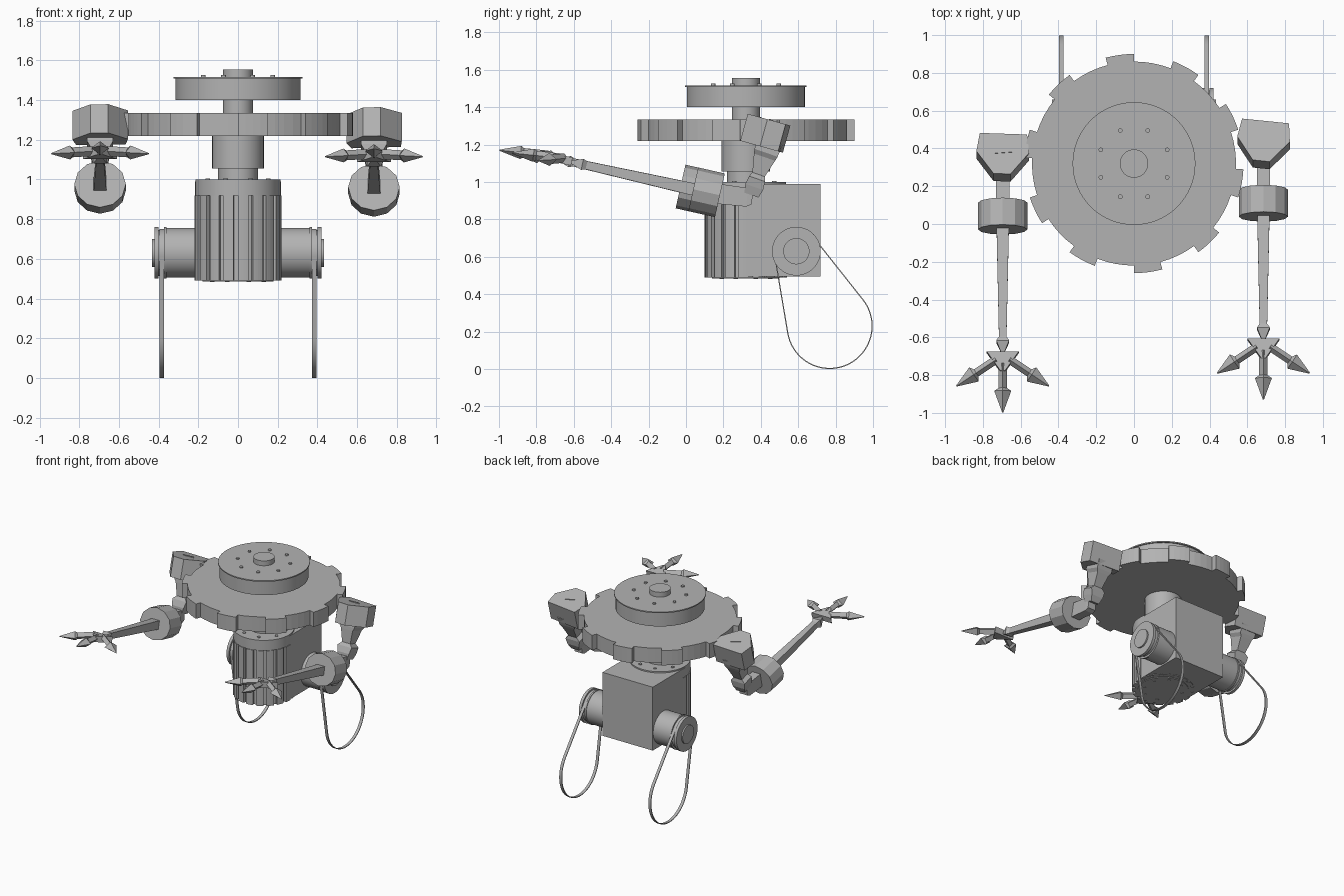
import bpy, bmesh, math
from math import cos, sin, radians, pi
from mathutils import Matrix, Vector

if "Cube" in bpy.data.objects:
    bpy.data.objects.remove(bpy.data.objects["Cube"], do_unlink=True)

grey = bpy.data.materials.new("plain grey")
grey.use_nodes = True
grey.diffuse_color = (0.45, 0.45, 0.45, 1)
grey.node_tree.nodes["Principled BSDF"].inputs["Base Color"].default_value = grey.diffuse_color

AXLE_Y = 0.32
T = Matrix.Translation


def finish(name, bm, smooth=False):
    bmesh.ops.recalc_face_normals(bm, faces=bm.faces)
    mesh = bpy.data.meshes.new(name)
    bm.to_mesh(mesh)
    bm.free()
    mesh.materials.append(grey)
    ob = bpy.data.objects.new(name, mesh)
    bpy.context.collection.objects.link(ob)
    if smooth:
        bpy.ops.object.select_all(action='DESELECT')
        ob.select_set(True)
        bpy.context.view_layer.objects.active = ob
        bpy.ops.object.shade_smooth_by_angle(angle=radians(30))
    return ob


def skin(name, rings, closed=False, smooth=False):
    """Join rings of points into one surface, capped unless closed."""
    bm = bmesh.new()
    vs = [[bm.verts.new(p) for p in ring] for ring in rings]
    n = len(vs[0])
    pairs = list(zip(vs, vs[1:])) + ([(vs[-1], vs[0])] if closed else [])
    for a, b in pairs:
        for i in range(n):
            j = (i + 1) % n
            bm.faces.new((a[i], a[j], b[j], b[i]))
    if not closed:
        bm.faces.new(vs[0])
        bm.faces.new(vs[-1])
    return finish(name, bm, smooth)


def prism(name, outline, z0, z1, m=Matrix(), smooth=False):
    return skin(name, [[m @ Vector((x, y, z)) for x, y in outline] for z in (z0, z1)],
                smooth=smooth)


def circle(r, n=64):
    return [(r * cos(2 * pi * i / n), r * sin(2 * pi * i / n)) for i in range(n)]


def turned(name, steps, m):
    """Stepped round part from (radius, height) pairs."""
    return skin(name, [[m @ Vector((x, y, z)) for x, y in circle(r)] for r, z in steps],
                smooth=True)


def toothed(r_low, r_high, count, width):
    """Outline of square teeth; width is the tooth angle in degrees."""
    pitch, pts = 360 / count, []
    for k in range(count):
        start = 90 + k * pitch
        for r, a, b in ((r_high, start, start + width), (r_low, start + width, start + pitch)):
            for s in range(5):
                t = radians(a + (b - a) * s / 4)
                pts.append((r * cos(t), r * sin(t)))
    return pts


def limb(name, start, end, stations, m, diamond=False):
    """Four-sided tapering bar; stations are (fraction, half width, half depth)."""
    start, end = Vector(start), Vector(end)
    along = (end - start).normalized()
    side = along.cross(Vector((0, 0, 1)))
    side = side.normalized()
    up = side.cross(along)
    signs = ((1, 0), (0, 1), (-1, 0), (0, -1)) if diamond else ((1, 1), (-1, 1), (-1, -1), (1, -1))
    return skin(name, [[m @ (start.lerp(end, t) + side * w * a + up * h * b) for a, b in signs]
                       for t, w, h in stations])


def bolts(name, count, radius, z0, z1):
    for k in range(count):
        a = 2 * pi * (k + 0.5) / count
        prism(f"{name}_{k + 1}", circle(0.012, 12), z0, z1,
              T((radius * cos(a), AXLE_Y + radius * sin(a), 0)))


# Central column, ratchet wheel and upper drum
axle = T((0, AXLE_Y, 0))
turned("column", [(0.1, 0.98), (0.1, 1.055), (0.13, 1.055), (0.13, 1.23)], axle)
turned("axle_shaft", [(0.075, 1.2), (0.075, 1.555)], axle)
prism("ratchet_wheel", toothed(0.54, 0.58, 10, 15), 1.22, 1.335, axle)
turned("upper_drum", [(0.315, 1.4), (0.315, 1.508), (0.325, 1.508), (0.325, 1.517)], axle)
bolts("drum_bolt", 8, 0.19, 1.51, 1.526)

# Body: fluted front barrel set into a box
prism("fluted_barrel", toothed(0.2, 0.22, 18, 14), 0.49, 0.92, axle)
turned("barrel_cap", [(0.215, 0.92), (0.215, 1.0)], axle)
box = [(-0.217, 0.32), (0.217, 0.32), (0.217, 0.72), (-0.217, 0.72)]
prism("body_box", box, 0.495, 0.99)
bolts("cap_bolt", 8, 0.165, 0.99, 1.006)
bolts("base_bolt", 8, 0.14, 0.482, 0.5)
turned("base_plate", [(0.18, 0.485), (0.18, 0.5)], axle)

# Side pulleys with hanging belts
PULLEY, LOOP = Vector((0.59, 0.63)), Vector((0.768, 0.23))
PULLEY_R, LOOP_R = 0.118, 0.227


def belt_path():
    d = LOOP - PULLEY
    a = math.atan2(d.y, d.x)
    w = math.acos((PULLEY_R - LOOP_R) / d.length)
    for c, r, t0, t1 in ((LOOP, LOOP_R, a - w, a + w), (PULLEY, PULLEY_R, a + w, a + 2 * pi - w)):
        for i in range(41):
            t = t0 + (t1 - t0) * i / 40
            yield c, r, Vector((cos(t), sin(t)))


for side, word in ((1, "left"), (-1, "right")):
    outward = T((0, PULLEY.x, PULLEY.y)) @ Matrix.Rotation(side * pi / 2, 4, 'Y')
    turned(word + "_pulley", [(0.125, 0.2), (0.125, 0.36), (0.13, 0.36), (0.13, 0.372),
                              (0.116, 0.372), (0.116, 0.4), (0.13, 0.4), (0.13, 0.422),
                              (0.07, 0.422), (0.07, 0.433)], outward)
    rings = []
    for c, r, n in belt_path():
        ring = []
        for dx, dr in ((-0.011, 0), (0.011, 0), (0.011, 0.006), (-0.011, 0.006)):
            p = c + n * (r - 0.003 + dr)
            ring.append(Vector((side * 0.385 + dx, p.x, p.y)))
        rings.append(ring)
    skin(word + "_belt", rings, closed=True, smooth=True)

# Arms, each built around its own centre plane
half = [(0.045, -0.11), (0.14, 0.01), (0.125, 0.11)]
shoulder = half + [(-x, y) for x, y in reversed(half)]
PITCH = math.atan(0.225)


def arm(word, m, yaw):
    tilt = m @ T((0, 0.42, 1.262)) @ Matrix.Rotation(radians(-15.5), 4, 'X')
    tilt = tilt @ Matrix.Rotation(radians(yaw), 4, 'Z')
    prism(word + "_shoulder", shoulder, -0.075, 0.075, tilt)
    prism(word + "_shoulder_mark", [(-0.04, 0.0), (0.05, 0.01), (0.03, 0.03)], 0.07, 0.08, tilt)
    limb(word + "_upper_arm", (0, 0.45, 1.22), (0, 0.35, 0.93),
         [(0, 0.065, 0.07), (0.22, 0.065, 0.065), (0.3, 0.05, 0.06), (0.62, 0.035, 0.035),
          (0.7, 0.06, 0.045), (0.85, 0.05, 0.05), (1, 0.035, 0.04)], m)
    limb(word + "_elbow", (0, 0.355, 0.915), (0, 0.12, 0.943),
         [(0, 0.033, 0.035), (0.12, 0.035, 0.05), (1, 0.035, 0.055)], m)

    # Cuff and forearm rod
    cuff = m @ T((0, 0.11, 0.945)) @ Matrix.Rotation(pi / 2 - PITCH, 4, 'X')
    prism(word + "_cuff", [(x, y * 0.92) for x, y in circle(0.13, 12)], -0.073, 0.073, cuff)
    limb(word + "_forearm", (0, 0.11, 0.945), (0, -0.62, 1.109),
         [(0, 0.034, 0.034), (0.88, 0.02, 0.022), (0.91, 0.034, 0.03), (1, 0.006, 0.006)], m)

    # Three-fingered claw
    palm = m @ T((0, -0.645, 1.117)) @ Matrix.Rotation(-PITCH, 4, 'X')
    prism(word + "_palm", [(-0.085, 0.035), (0.085, 0.035), (0.012, -0.07), (-0.012, -0.07)],
          -0.022, 0.022, palm)
    head = [(0, 0.022, 0.025), (0.5, 0.022, 0.025), (0.56, 0.045, 0.035), (1, 0.003, 0.003)]
    fingers = (("middle", 0, -0.67, 0, -0.93, 1.155),
               ("inner", -0.035, -0.65, -0.245, -0.79, 1.115),
               ("outer", 0.035, -0.65, 0.245, -0.79, 1.115))
    for label, x0, y0, x1, y1, z1 in fingers:
        limb(f"{word}_{label}_finger", (x0, y0, 1.128), (x1, y1, z1), head, m, diamond=True)


arm("left", T((0.685, 0, 0)), -6)
arm("right", T((-0.695, -0.068, 0.015)), -2)
